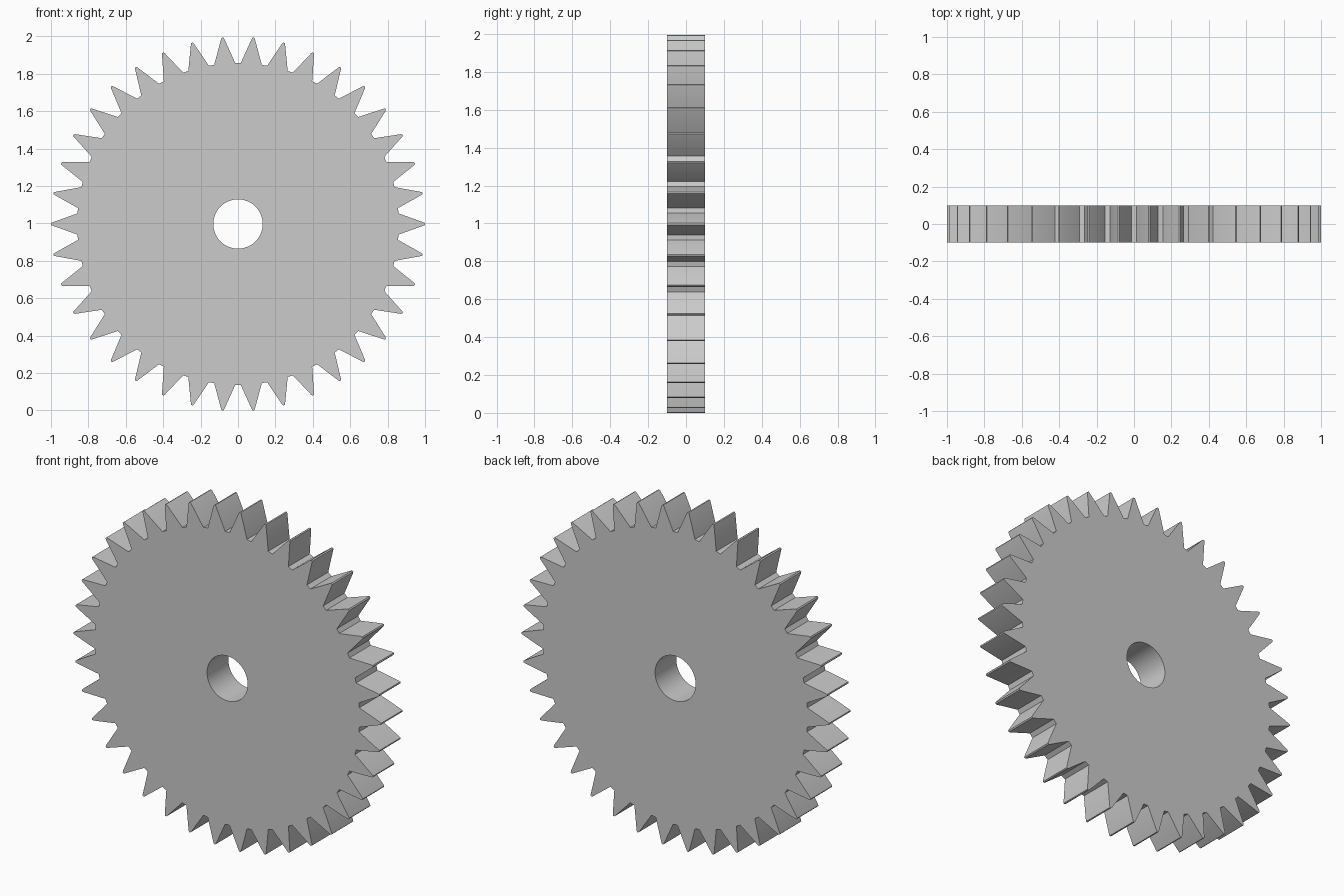
import bpy, bmesh
from math import sin, cos, pi

if "Cube" in bpy.data.objects:
    bpy.data.objects.remove(bpy.data.objects["Cube"])

TEETH, HALF_THICK, CENTRE_Z = 38, 0.099, 0.997
BORE_R, BORE_SIDES = 0.132, 64


def polar(r, a):
    return r * cos(a), r * sin(a)


# One tooth: (radius, angle offset) with a narrow tip and a narrow root flat
root = pi / TEETH
tooth = [(0.86, -root + 0.0165), (0.994, -0.008), (1.0, -0.004),
         (1.0, 0.004), (0.994, 0.008), (0.86, root - 0.0165)]
rim = [polar(r, 2 * pi * i / TEETH + a) for i in range(TEETH) for r, a in tooth]
bore = [polar(BORE_R, 2 * pi * i / BORE_SIDES) for i in range(BORE_SIDES)]

# Fill between the toothed rim and the bore, then extrude through the thickness
bm = bmesh.new()
edges = []
for loop in (rim, bore):
    vs = [bm.verts.new((x, -HALF_THICK, z + CENTRE_Z)) for x, z in loop]
    edges += [bm.edges.new((vs[i - 1], vs[i])) for i in range(len(vs))]
bmesh.ops.triangle_fill(bm, edges=edges, use_beauty=True, use_dissolve=False)
ext = bmesh.ops.extrude_face_region(bm, geom=bm.faces[:], use_keep_orig=True)
moved = [g for g in ext["geom"] if isinstance(g, bmesh.types.BMVert)]
bmesh.ops.translate(bm, verts=moved, vec=(0, 2 * HALF_THICK, 0))
bmesh.ops.recalc_face_normals(bm, faces=bm.faces[:])

mesh = bpy.data.meshes.new("gear_wheel")
bm.to_mesh(mesh)
bm.free()
gear = bpy.data.objects.new("gear_wheel", mesh)
bpy.context.collection.objects.link(gear)

# Smooth bore, crisp teeth
bpy.context.view_layer.objects.active = gear
gear.select_set(True)
bpy.ops.object.shade_smooth_by_angle(angle=0.3)
